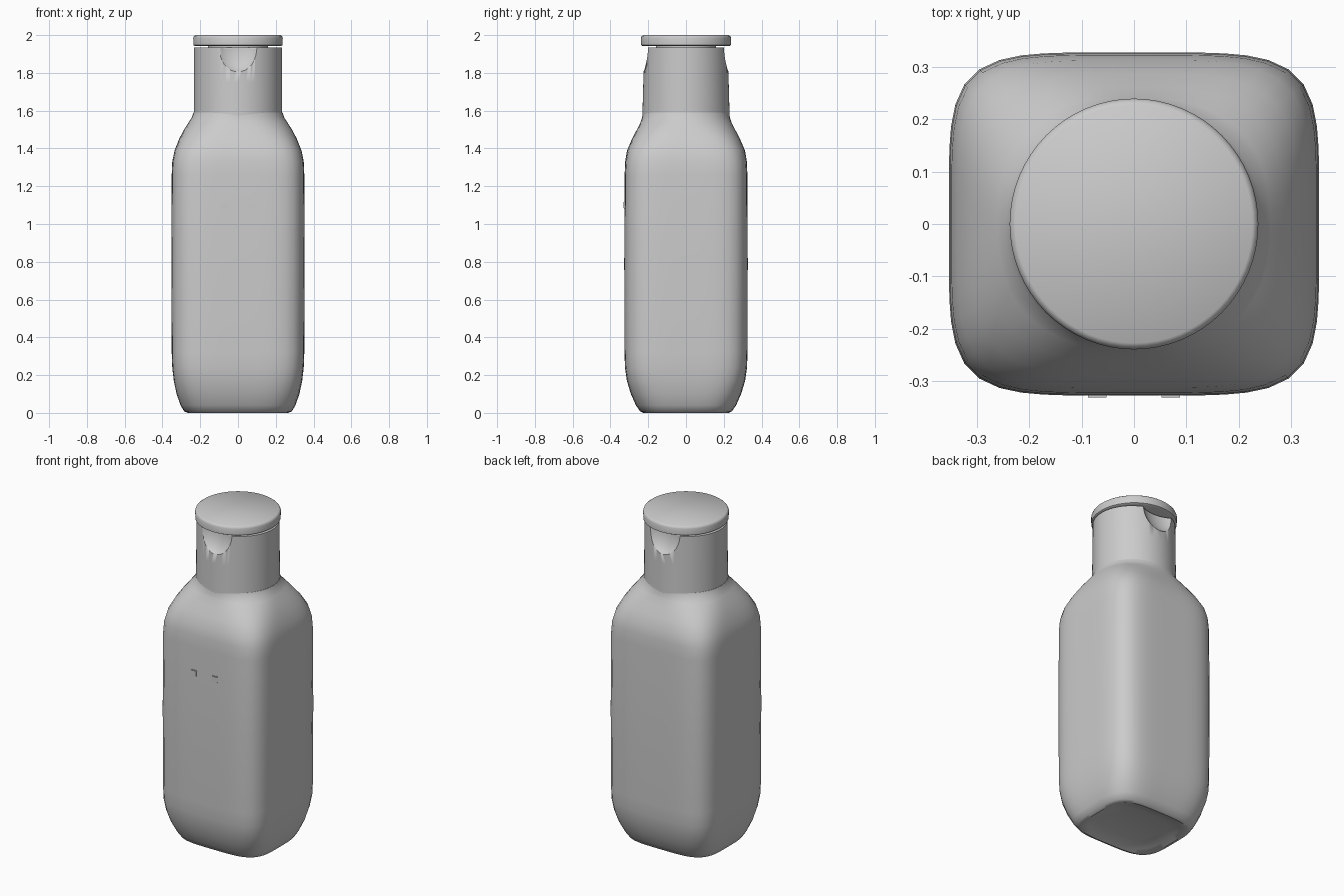
import bpy, bmesh, math

if "Cube" in bpy.data.objects:
    bpy.data.objects.remove(bpy.data.objects["Cube"])

grey = bpy.data.materials.new("plain grey")
grey.diffuse_color = (0.6, 0.6, 0.6, 1)
grey.use_nodes = True
grey.node_tree.nodes["Principled BSDF"].inputs["Base Color"].default_value = grey.diffuse_color
SEG = 64


def finish(name, bm, angle=40):
    bmesh.ops.recalc_face_normals(bm, faces=bm.faces)
    me = bpy.data.meshes.new(name)
    bm.to_mesh(me)
    bm.free()
    me.materials.append(grey)
    ob = bpy.data.objects.new(name, me)
    bpy.context.collection.objects.link(ob)
    bpy.ops.object.select_all(action='DESELECT')
    bpy.context.view_layer.objects.active = ob
    ob.select_set(True)
    bpy.ops.object.shade_smooth_by_angle(angle=math.radians(angle))
    return ob


def loft(name, rings):
    """Stack superellipse rings (z, half width, half depth, squareness)."""
    bm = bmesh.new()
    loops = []
    for z, a, b, n in rings:
        loop = []
        for i in range(SEG):
            t = 2 * math.pi * i / SEG
            c, s = math.cos(t), math.sin(t)
            r = (abs(c / a) ** n + abs(s / b) ** n) ** (-1 / n)
            loop.append(bm.verts.new((r * c, r * s, z)))
        loops.append(loop)
    for lo, hi in zip(loops, loops[1:]):
        for i in range(SEG):
            j = (i + 1) % SEG
            bm.faces.new((lo[i], lo[j], hi[j], hi[i]))
    bm.faces.new(loops[0][::-1])
    bm.faces.new(loops[-1])
    return finish(name, bm)


# Rounded square body, shallow hollow underneath, shoulder turning round
loft("bottle_body", [
    (0.025, 0.17, 0.14, 4), (0.012, 0.23, 0.195, 4), (0.0, 0.265, 0.225, 4),
    (0.008, 0.285, 0.243, 4), (0.04, 0.304, 0.265, 4), (0.10, 0.325, 0.292, 4.3),
    (0.17, 0.340, 0.313, 4.7), (0.24, 0.348, 0.323, 5), (0.32, 0.351, 0.326, 5),
    (0.80, 0.353, 0.327, 5), (1.26, 0.351, 0.325, 5), (1.33, 0.348, 0.322, 4.8),
    (1.39, 0.336, 0.312, 4.4), (1.45, 0.312, 0.286, 3.8), (1.50, 0.286, 0.260, 3.1),
    (1.54, 0.260, 0.240, 2.5), (1.565, 0.244, 0.232, 2.1), (1.59, 0.236, 0.229, 2)])

# Cap sleeve with thumb scoops at front and back
sleeve = loft("cap_sleeve", [
    (1.57, 0.234, 0.231, 2), (1.75, 0.234, 0.226, 2), (1.934, 0.234, 0.222, 2)])
for side, label in ((-1, "front"), (1, "back")):
    bm = bmesh.new()
    bmesh.ops.create_uvsphere(bm, u_segments=40, v_segments=24, radius=1)
    bmesh.ops.scale(bm, vec=(0.125, 0.075, 0.145), verts=bm.verts)
    bmesh.ops.translate(bm, vec=(0, side * 0.245, 1.945), verts=bm.verts)
    cutter = finish(label + "_scoop_cutter", bm)
    cutter.hide_render = True
    cutter.hide_set(True)
    mod = sleeve.modifiers.new(label + "_scoop", 'BOOLEAN')
    mod.operation = 'DIFFERENCE'
    mod.solver = 'EXACT'
    mod.object = cutter

# Hinge core showing in the thin gap, and the flip lid
loft("lid_core", [(1.92, 0.16, 0.16, 2), (1.95, 0.16, 0.16, 2)])
loft("flip_lid", [
    (1.942, 0.229, 0.229, 2), (1.947, 0.236, 0.238, 2), (1.985, 0.237, 0.239, 2),
    (1.994, 0.234, 0.235, 2), (2.0, 0.226, 0.227, 2)])

# Two tiny raised squares on the front
for x, label in ((-0.07, "left"), (0.07, "right")):
    bm = bmesh.new()
    bmesh.ops.create_cube(bm, size=1)
    bmesh.ops.scale(bm, vec=(0.044, 0.02, 0.04), verts=bm.verts)
    bmesh.ops.bevel(bm, geom=bm.edges[:], offset=0.004, segments=2, affect='EDGES')
    bmesh.ops.translate(bm, vec=(x, -0.321, 1.1), verts=bm.verts)
    finish(label + "_front_stud", bm)
